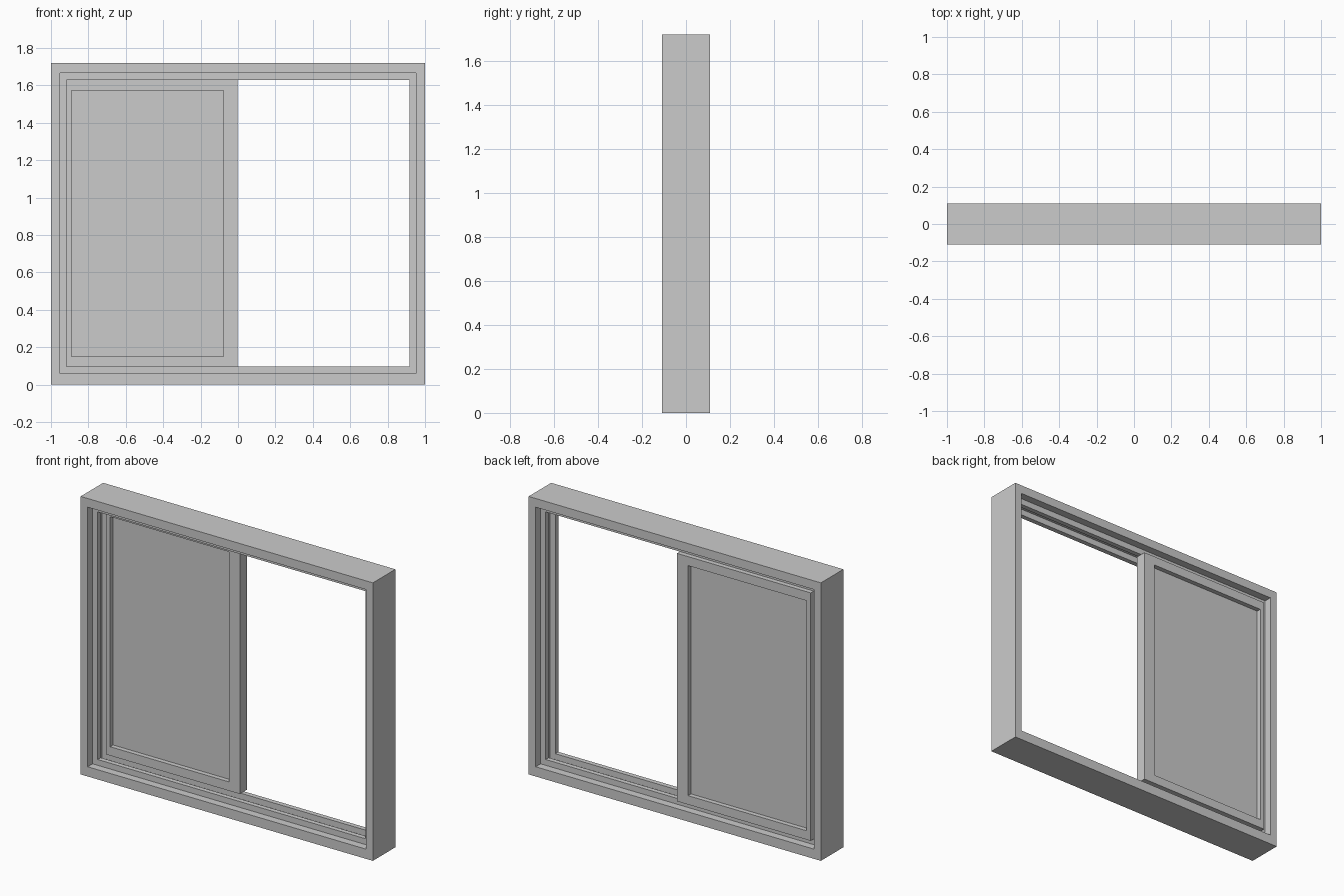
import bpy, bmesh

if "Cube" in bpy.data.objects:
    bpy.data.objects.remove(bpy.data.objects["Cube"])


def finish(name, bm):
    bmesh.ops.recalc_face_normals(bm, faces=bm.faces)
    mesh = bpy.data.meshes.new(name)
    bm.to_mesh(mesh)
    bm.free()
    obj = bpy.data.objects.new(name, mesh)
    bpy.context.collection.objects.link(obj)
    return obj


def swept_frame(name, profile):
    """Sweep a closed profile of (rectangle, y) points around four mitred corners."""
    bm = bmesh.new()
    loops = []
    for (x0, x1, z0, z1), y in profile:
        corners = ((x0, z0), (x1, z0), (x1, z1), (x0, z1))
        loops.append([bm.verts.new((x, y, z)) for x, z in corners])
    for i, a in enumerate(loops):
        b = loops[(i + 1) % len(loops)]
        for k in range(4):
            n = (k + 1) % 4
            bm.faces.new((a[k], a[n], b[n], b[k]))
    return finish(name, bm)


def box(name, x0, x1, y0, y1, z0, z1):
    bm = bmesh.new()
    bmesh.ops.create_cube(bm, size=1)
    for v in bm.verts:
        v.co = (x1 if v.co.x > 0 else x0,
                y1 if v.co.y > 0 else y0,
                z1 if v.co.z > 0 else z0)
    return finish(name, bm)


# Outer frame with two raised running rails on all four inner sides
outer = (-1.0, 1.0, 0.0, 1.72)
floor = (-0.952, 0.952, 0.06, 1.666)
rail = (-0.917, 0.917, 0.096, 1.628)
swept_frame("window_frame", [
    (outer, -0.11), (floor, -0.11),
    (floor, -0.062), (rail, -0.062), (rail, -0.032), (floor, -0.032),
    (floor, 0.032), (rail, 0.032), (rail, 0.062), (floor, 0.062),
    (floor, 0.11), (outer, 0.11),
])

# Sliding sash on the rear rail
sash_out = (-0.918, -0.003, 0.095, 1.629)
sash_in = (-0.89, -0.078, 0.15, 1.573)
swept_frame("sliding_sash", [
    (sash_out, 0.022), (sash_in, 0.022), (sash_in, 0.092), (sash_out, 0.092),
])

# Pane set into the sash
box("sash_pane", -0.892, -0.076, 0.051, 0.063, 0.148, 1.575)
